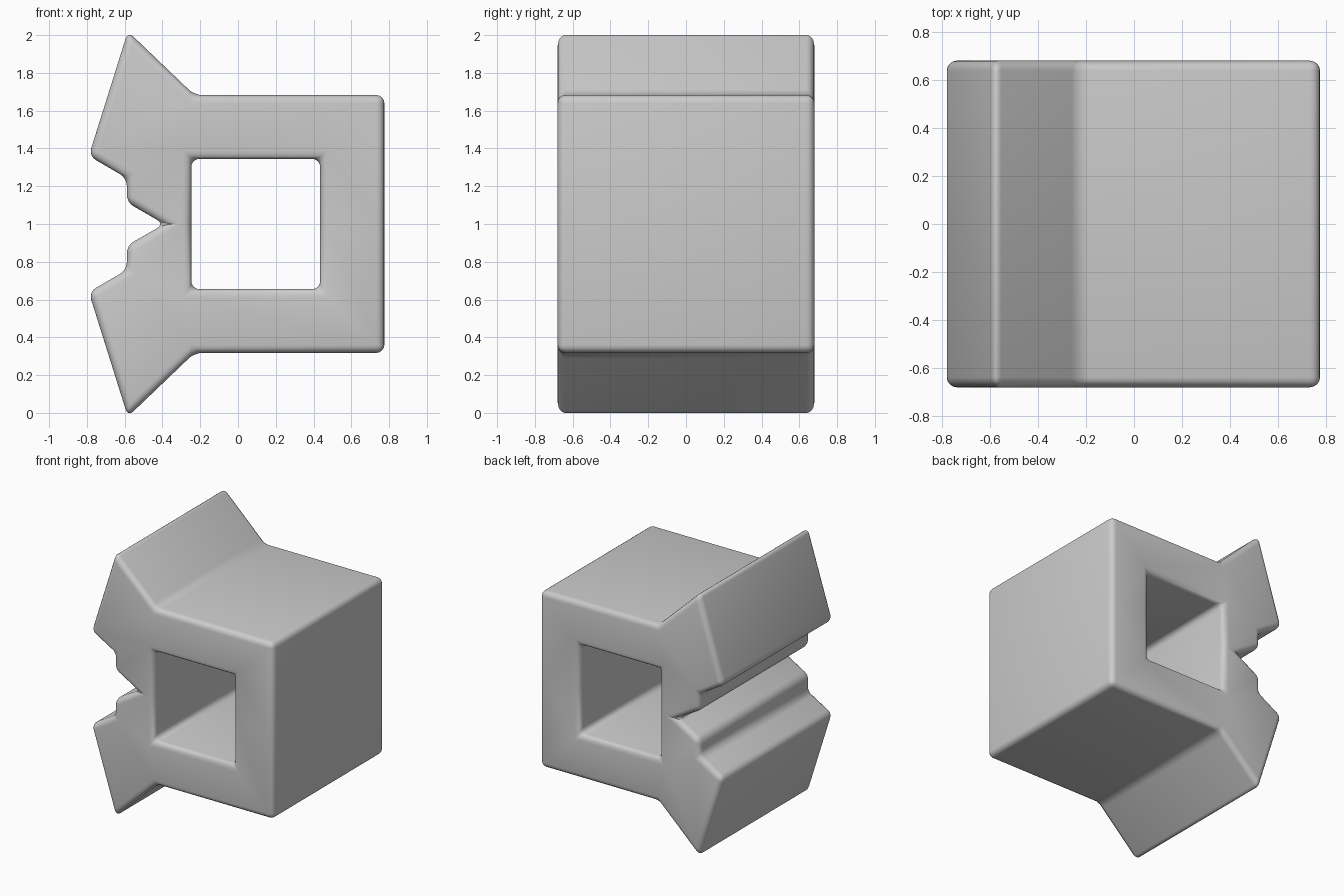
import bpy, bmesh, math

old = bpy.data.objects.get("Cube")
if old:
    bpy.data.objects.remove(old, do_unlink=True)

# Plain grey material
grey = bpy.data.materials.new("plain grey")
grey.use_nodes = True
grey.diffuse_color = (0.6, 0.6, 0.6, 1)
grey.node_tree.nodes["Principled BSDF"].inputs["Base Color"].default_value = (0.6, 0.6, 0.6, 1)

HALF_DEPTH = 0.68
MIDDLE = 1.0
# Upper half of the section: jaw, horn, sleeve wall, then the square hole
HALF = [(-0.39, 1.0), (-0.588, 1.114), (-0.588, 1.243), (-0.79, 1.36),
        (-0.583, 2.02), (-0.23, 1.682), (0.775, 1.682), (0.775, 1.0),
        (0.435, 1.0), (0.435, 1.345), (-0.247, 1.345), (-0.247, 1.0)]

bm = bmesh.new()
for side in (1, -1):
    verts = [bm.verts.new((x, -HALF_DEPTH, MIDDLE + side * (z - MIDDLE))) for x, z in HALF]
    bm.faces.new(verts if side < 0 else verts[::-1])
bmesh.ops.remove_doubles(bm, verts=bm.verts, dist=1e-4)

# Extrude the section front to back
extruded = bmesh.ops.extrude_face_region(bm, geom=bm.faces[:], use_keep_orig=True)
moved = [v for v in extruded["geom"] if isinstance(v, bmesh.types.BMVert)]
bmesh.ops.translate(bm, verts=moved, vec=(0, 2 * HALF_DEPTH, 0))
bmesh.ops.recalc_face_normals(bm, faces=bm.faces)

# Round every real corner
sharp = [e for e in bm.edges if len(e.link_faces) == 2 and e.calc_face_angle() > 0.2]
bmesh.ops.bevel(bm, geom=sharp, offset=0.042, offset_type='OFFSET', segments=4,
                profile=0.5, affect='EDGES', clamp_overlap=False)
bmesh.ops.recalc_face_normals(bm, faces=bm.faces)

mesh = bpy.data.meshes.new("notched_sleeve")
bm.to_mesh(mesh)
bm.free()
mesh.materials.append(grey)
body = bpy.data.objects.new("notched_sleeve", mesh)
bpy.context.collection.objects.link(body)
bpy.context.view_layer.objects.active = body
body.select_set(True)
bpy.ops.object.shade_smooth_by_angle(angle=math.radians(40))
